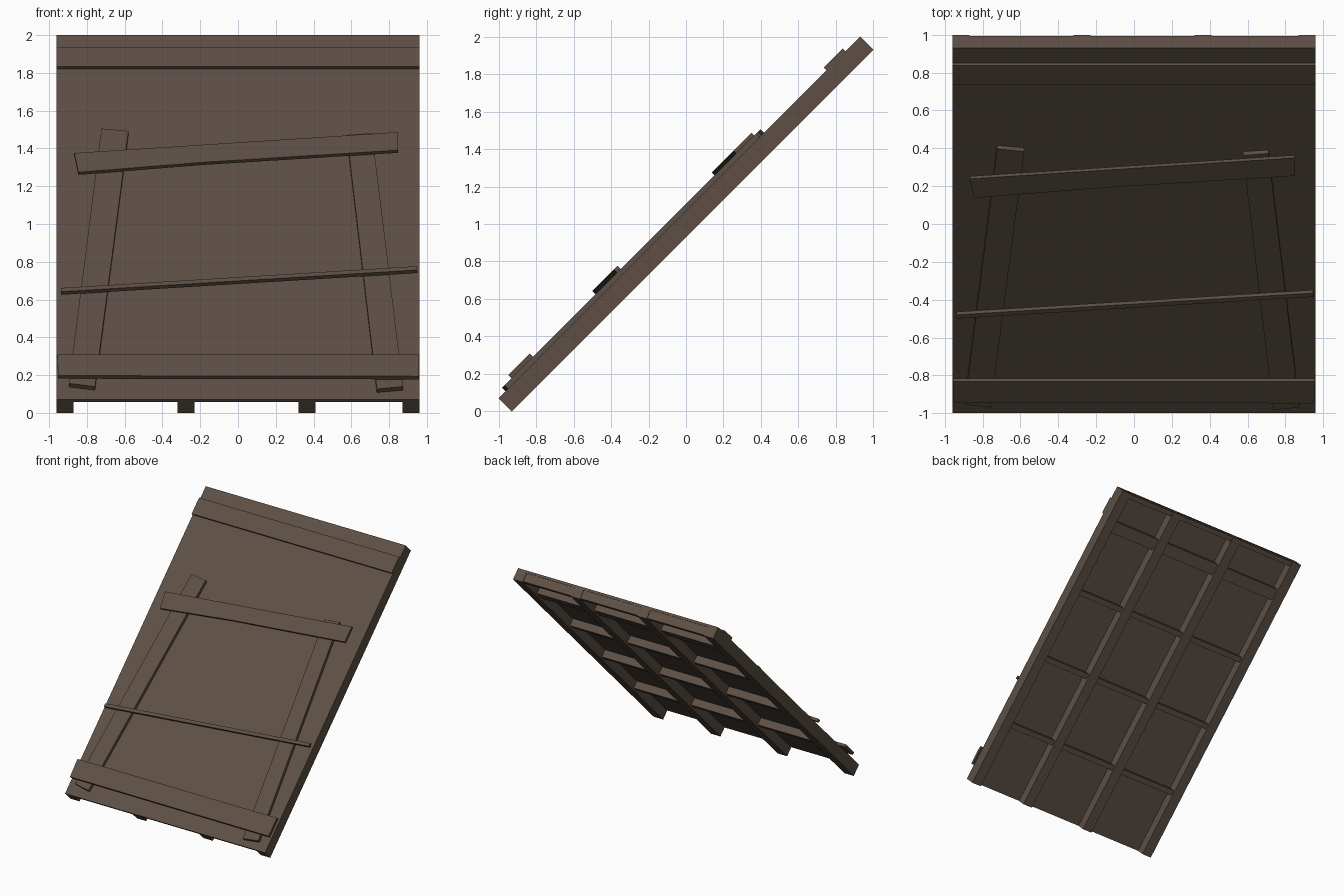
import bpy, bmesh, math

if "Cube" in bpy.data.objects:
    bpy.data.objects.remove(bpy.data.objects["Cube"])

# Everything is drawn flat (x across, y up the slope, z = thickness) then tilted 45 degrees
wood = bpy.data.materials.new("weathered brown wood")
wood.diffuse_color = (0.11, 0.078, 0.06, 1)
wood.use_nodes = True
wood.node_tree.nodes["Principled BSDF"].inputs["Base Color"].default_value = wood.diffuse_color

HALF_W, HALF_L, HALF_T = 0.96, 1.364, 0.05
SHEET_UNDER = 0.03


def plank(name, outline, low, high):
    """Extrude a flat counter-clockwise outline from height low to high."""
    bm = bmesh.new()
    face = bm.faces.new([bm.verts.new((x, y, low)) for x, y in outline])
    ext = bmesh.ops.extrude_face_region(bm, geom=[face])
    for v in ext["geom"]:
        if isinstance(v, bmesh.types.BMVert):
            v.co.z = high
    bmesh.ops.recalc_face_normals(bm, faces=bm.faces)
    mesh = bpy.data.meshes.new(name)
    bm.to_mesh(mesh)
    bm.free()
    mesh.materials.append(wood)
    ob = bpy.data.objects.new(name, mesh)
    ob.location.z = 1
    ob.rotation_euler.x = math.radians(45)
    bpy.context.collection.objects.link(ob)
    return ob


def rect(x0, x1, y0, y1):
    return [(x0, y0), (x1, y0), (x1, y1), (x0, y1)]


# roof sheet
plank("roof_sheet", rect(-HALF_W, HALF_W, -HALF_L, HALF_L), SHEET_UNDER, HALF_T)

# rafters underneath
rafters = [(-0.96, -0.87), (-0.32, -0.23), (0.32, 0.41), (0.87, 0.96)]
for i, (a, b) in enumerate(rafters):
    plank(f"rafter_{i}", rect(a, b, -HALF_L, HALF_L), -HALF_T, SHEET_UNDER)

# cross blocks between rafters, plus the rail closing the top end
for i in range(3):
    a, b = rafters[i][1], rafters[i + 1][0]
    for j, (y, w) in enumerate([(1.05, 0.1), (0.44, 0.045), (-0.18, 0.045), (-0.80, 0.045)]):
        plank(f"cross_block_{i}_{j}", rect(a, b, y - w / 2, y + w / 2), -0.033, SHEET_UNDER)
    plank(f"top_rail_{i}", rect(a, b, HALF_L - 0.045, HALF_L - 0.004), -0.043, SHEET_UNDER)

# ridge board across the upper end
plank("ridge_board", rect(-HALF_W, HALF_W, 1.111, 1.254), HALF_T, 0.07)

# two leaning slats nailed on the sheet
plank("left_slat", [(-0.895, -1.271), (-0.757, -1.294), (-0.58, 0.619), (-0.723, 0.638)], HALF_T, 0.077)
plank("right_slat", [(0.735, -1.312), (0.874, -1.294), (0.71, 0.604), (0.576, 0.59)], HALF_T, 0.077)

# crooked boards over the slats
plank("lower_board", [(-0.952, -1.235), (0.957, -1.24), (0.957, -1.078), (-0.957, -1.078)], 0.077, 0.1)
plank("upper_board", [(-0.845, 0.291), (-0.177, 0.366), (0.847, 0.456), (0.847, 0.591), (-0.867, 0.434)], 0.077, 0.097)
plank("thin_batten", [(-0.937, -0.607), (0.95, -0.444), (0.947, -0.416), (-0.937, -0.579)], 0.077, 0.1)
